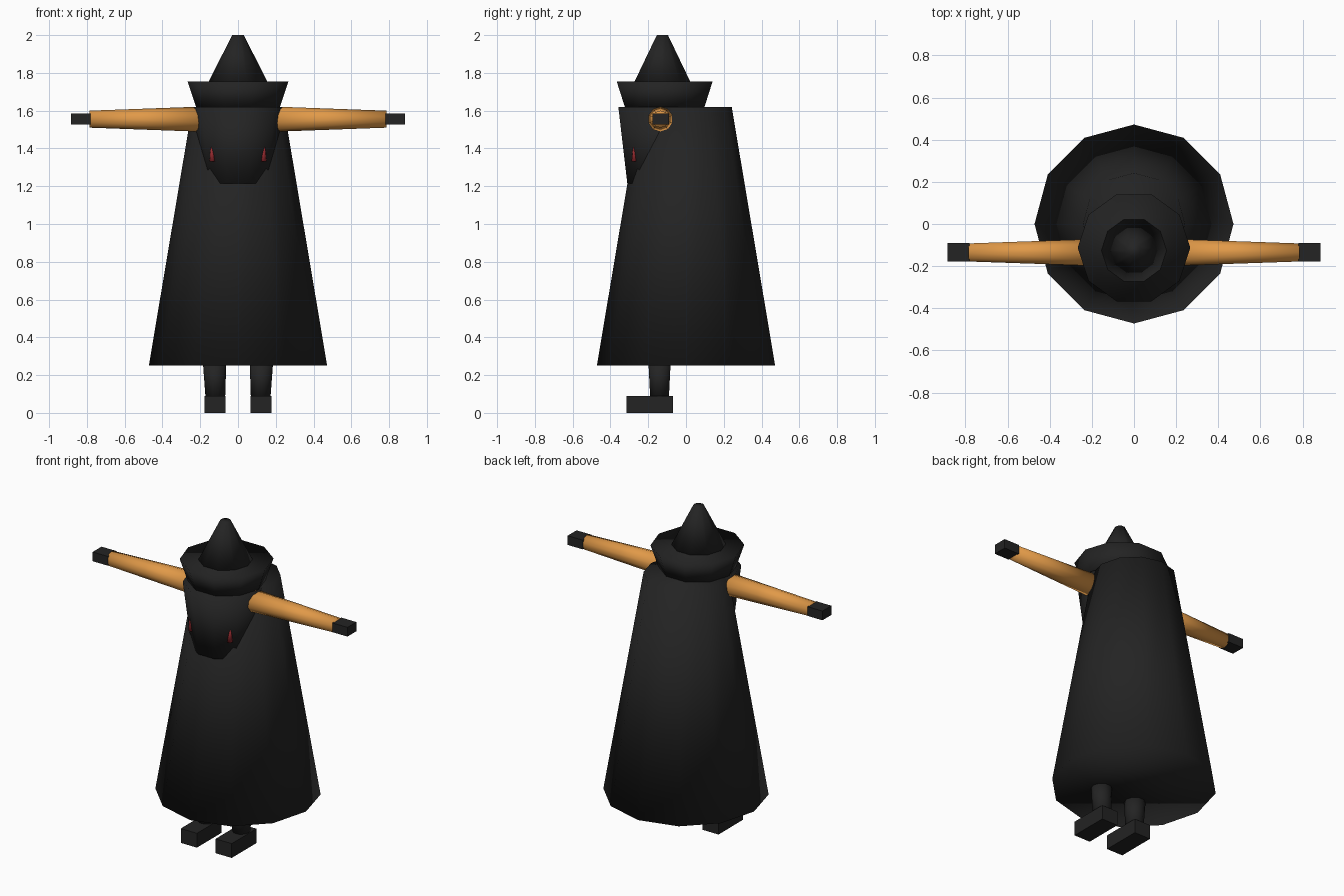
import bpy, bmesh, math
from mathutils import Vector

if "Cube" in bpy.data.objects:
    bpy.data.objects.remove(bpy.data.objects["Cube"])


def material(name, color):
    m = bpy.data.materials.new(name)
    m.diffuse_color = (*color, 1)
    m.use_nodes = True
    m.node_tree.nodes["Principled BSDF"].inputs["Base Color"].default_value = m.diffuse_color
    return m


BLACK = material("charcoal cloth", (0.017, 0.017, 0.017))
ORANGE = material("orange sleeve", (0.75, 0.32, 0.065))
RED = material("dark red", (0.32, 0.025, 0.03))


def finish(name, bm, mat, smooth):
    bmesh.ops.recalc_face_normals(bm, faces=bm.faces)
    mesh = bpy.data.meshes.new(name)
    for f in bm.faces:
        f.smooth = smooth
    bm.to_mesh(mesh)
    bm.free()
    mesh.materials.append(mat)
    obj = bpy.data.objects.new(name, mesh)
    bpy.context.collection.objects.link(obj)
    return obj


def frustum(name, start, end, r1, r2, sides, mat, axis="z"):
    """Capped tapered prism from start to end, along z or x."""
    bm = bmesh.new()
    rings = []
    for centre, r in ((start, r1), (end, r2)):
        ring = []
        for i in range(sides):
            a = 2 * math.pi * i / sides
            c, s = r * math.cos(a), r * math.sin(a)
            offset = Vector((c, s, 0)) if axis == "z" else Vector((0, s, c))
            ring.append(bm.verts.new(Vector(centre) + offset))
        rings.append(ring)
    low, high = rings
    for i in range(sides):
        j = (i + 1) % sides
        bm.faces.new((low[i], low[j], high[j], high[i]))
    bm.faces.new(low[::-1])
    bm.faces.new(high)
    return finish(name, bm, mat, True)


def box(name, lo, hi, mat):
    bm = bmesh.new()
    bmesh.ops.create_cube(bm, size=1)
    lo, hi = Vector(lo), Vector(hi)
    for v in bm.verts:
        v.co = Vector([(lo[k] + hi[k]) / 2 + v.co[k] * (hi[k] - lo[k]) for k in range(3)])
    return finish(name, bm, mat, False)


# Cloak, head and hat
frustum("cloak", (0, 0, 0.25), (0, 0, 1.62), 0.472, 0.242, 12, BLACK)
frustum("head", (0, -0.13, 1.215), (0, -0.13, 1.62), 0.19, 0.24, 10, BLACK)
frustum("hat_brim", (0, -0.113, 1.615), (0, -0.113, 1.755), 0.22, 0.267, 10, BLACK)
frustum("hat_cone", (0, -0.125, 1.75), (0, -0.125, 2.0), 0.157, 0.031, 10, BLACK)

# Paired parts
for side, s in (("right", 1), ("left", -1)):
    frustum(side + "_arm", (s * 0.18, -0.135, 1.555), (s * 0.785, -0.135, 1.555),
            0.067, 0.045, 10, ORANGE, axis="x")
    xs = sorted((s * 0.78, s * 0.885))
    box(side + "_hand", (xs[0], -0.178, 1.527), (xs[1], -0.09, 1.585), BLACK)
    frustum(side + "_fang", (s * 0.135, -0.273, 1.33), (s * 0.138, -0.273, 1.415),
            0.016, 0.006, 8, RED)
    frustum(side + "_leg", (s * 0.12, -0.14, 0.08), (s * 0.124, -0.14, 0.27),
            0.052, 0.062, 10, BLACK)
    xs = sorted((s * 0.065, s * 0.177))
    box(side + "_foot", (xs[0], -0.315, 0), (xs[1], -0.07, 0.09), BLACK)
